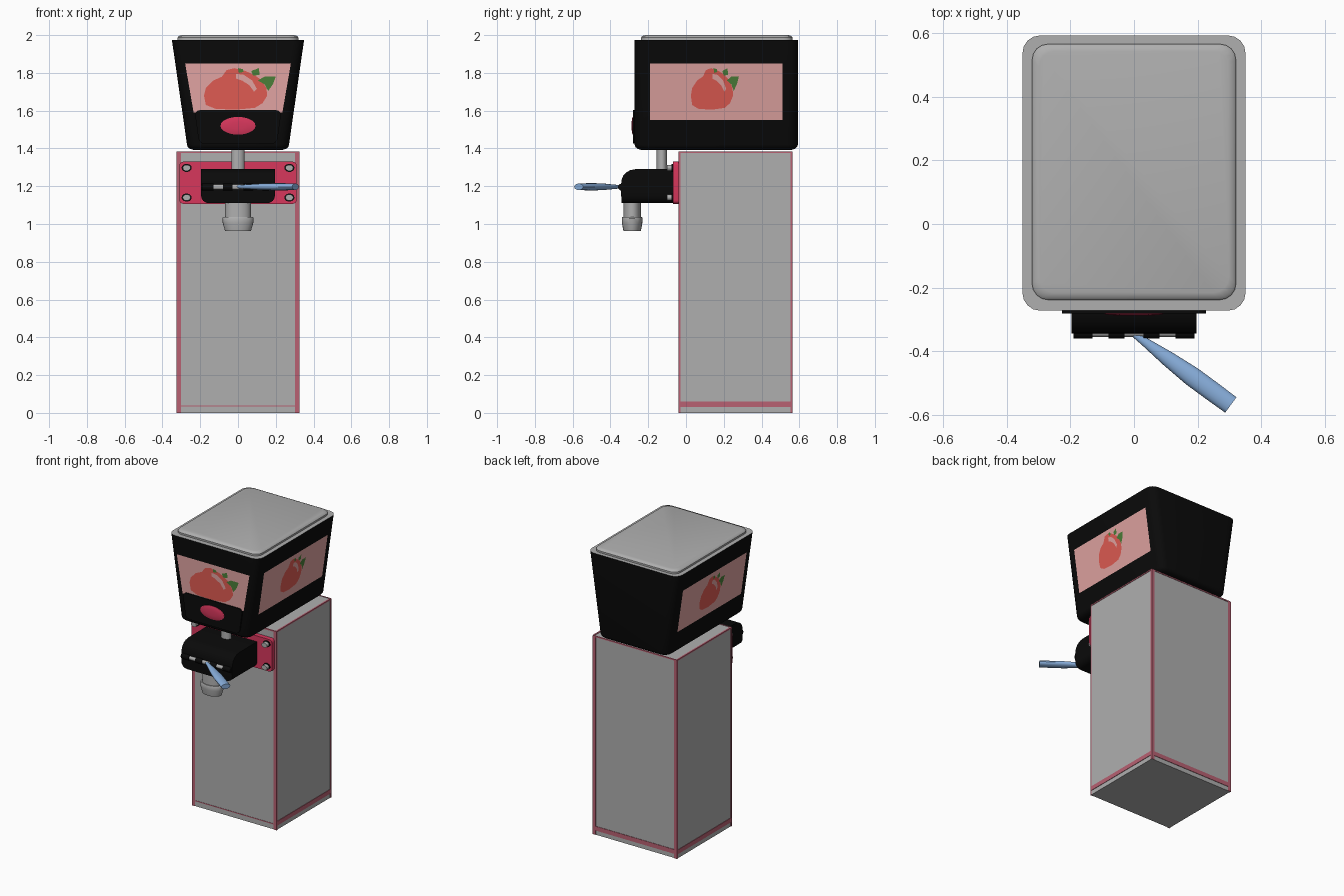
import bpy, bmesh, math
from mathutils import Vector

if "Cube" in bpy.data.objects:
    bpy.data.objects.remove(bpy.data.objects["Cube"])


def material(name, rgb):
    m = bpy.data.materials.new(name)
    m.diffuse_color = (*rgb, 1)
    m.use_nodes = True
    m.node_tree.nodes["Principled BSDF"].inputs["Base Color"].default_value = m.diffuse_color
    return m


BLACK = material("black plastic", (0.003, 0.003, 0.003))
GREY = material("grey metal", (0.43, 0.43, 0.43))
PINK = material("strong pink", (0.68, 0.038, 0.107))
TRIM = material("dusty pink trim", (0.48, 0.12, 0.17))
PANEL = material("pale pink panel", (0.75, 0.37, 0.36))
RED = material("fruit red", (0.74, 0.105, 0.085))
GREEN = material("leaf green", (0.07, 0.21, 0.04))
BLUE = material("handle blue", (0.25, 0.43, 0.72))


def finish(name, bm, *mats, smooth=True):
    me = bpy.data.meshes.new(name)
    bm.to_mesh(me)
    bm.free()
    ob = bpy.data.objects.new(name, me)
    bpy.context.collection.objects.link(ob)
    for m in mats:
        me.materials.append(m)
    if smooth:
        bpy.ops.object.select_all(action='DESELECT')
        ob.select_set(True)
        bpy.context.view_layer.objects.active = ob
        bpy.ops.object.shade_smooth_by_angle(angle=math.radians(35))
    return ob


def loft_mesh(rings):
    bm = bmesh.new()
    loops = [[bm.verts.new(p) for p in r] for r in rings]
    n = len(loops[0])
    for a, b in zip(loops, loops[1:]):
        for i in range(n):
            j = (i + 1) % n
            bm.faces.new((a[i], a[j], b[j], b[i]))
    bm.faces.new(loops[0])
    bm.faces.new(loops[-1])
    bmesh.ops.recalc_face_normals(bm, faces=bm.faces[:])
    return bm


def box(name, x0, x1, y0, y1, z0, z1, mat):
    rings = [[(x0, y0, z), (x1, y0, z), (x1, y1, z), (x0, y1, z)] for z in (z0, z1)]
    return finish(name, loft_mesh(rings), mat, smooth=False)


def oval(c, u, v, ru, rv, n=20):
    """Ring of points around c in the plane of axes u and v."""
    c, u, v = Vector(c), Vector(u), Vector(v)
    return [c + u * ru * math.cos(2 * math.pi * i / n) + v * rv * math.sin(2 * math.pi * i / n)
            for i in range(n)]


def rounded(x0, x1, y0, y1, r, seg=4):
    """Rounded rectangle outline as 2D points."""
    pts = []
    for k, (cx, cy) in enumerate([(x1 - r, y1 - r), (x0 + r, y1 - r), (x0 + r, y0 + r), (x1 - r, y0 + r)]):
        for i in range(seg + 1):
            a = math.pi / 2 * (k + i / seg)
            pts.append((cx + r * math.cos(a), cy + r * math.sin(a)))
    return pts


X, Y, Z = (1, 0, 0), (0, 1, 0), (0, 0, 1)

# Cabinet with thin trims along its edges
W, F, B, H = 0.323, -0.038, 0.56, 1.382
box("cabinet", -W, W, F, B, 0, H, GREY)
for s, side in ((-1, "left"), (1, "right")):
    xa, xb = sorted((s * (W + 0.003), s * (W - 0.02)))
    box(f"front_edge_trim_{side}", xa, xb, F - 0.003, F + 0.008, 0, H, TRIM)
    box(f"back_edge_trim_{side}", xa, xb, B - 0.008, B + 0.003, 0, H, TRIM)
    xa, xb = sorted((s * (W + 0.003), s * (W - 0.008)))
    box(f"top_edge_trim_{side}", xa, xb, F, B, H - 0.006, H + 0.003, TRIM)
    box(f"base_band_{side}", xa, xb, F, B, 0.03, 0.06, TRIM)
box("base_band_back", -W, W, B - 0.008, B + 0.003, 0.03, 0.06, TRIM)
box("base_line_front", -W, W, F - 0.002, F + 0.008, 0.034, 0.04, TRIM)
for y, end in ((F, "front"), (B, "back")):
    box(f"top_edge_trim_{end}", -W, W, y - 0.003, y + 0.003, H - 0.006, H + 0.003, TRIM)

# Tapered hopper, black with a grey top
HF, HB = -0.272, 0.592


def half_width(z):
    return 0.27 + (z - 1.42) * 0.08 / 0.555


rings = []
for z, inset in ((1.393, 0.032), (1.399, 0.014), (1.408, 0.004), (1.42, 0), (1.975, 0)):
    w = half_width(max(z, 1.42)) - inset
    rings.append([(x, y, z) for x, y in rounded(-w, w, HF + inset, HB - inset, 0.055 - inset / 2)])
bm = loft_mesh(rings)
for f in bm.faces:
    f.material_index = int(f.normal.z > 0.9)
finish("hopper", bm, BLACK, GREY)

# Lid with a softened upper edge
rings = []
for z, inset in ((1.97, 0), (1.987, 0), (1.995, 0.006), (2.0, 0.022)):
    rings.append([(x, y, z) for x, y in rounded(-0.32 + inset, 0.32 - inset, -0.238 + inset, 0.565 - inset, 0.05)])
finish("lid", loft_mesh(rings), GREY)


# Picture panels, as flat plates on the front and the two sides
def decal(name, pts, face, lift, mat):
    bm = bmesh.new()
    if face == "front":
        out = Vector((0, -1, 0))
        co = [(u, HF - lift, z) for u, z in pts]
    else:
        s = 1 if face == "right" else -1
        out = Vector((s, 0, 0))
        co = [(s * (half_width(z) + lift), u if s > 0 else 0.32 - u, z) for u, z in pts]
    f = bm.faces.new([bm.verts.new(p) for p in co])
    f.normal_update()
    if f.normal.dot(out) < 0:
        f.normal_flip()
    finish(f"{name}_{face}", bm, mat, smooth=False)


fruit = [(-.18, 1.68), (-.17, 1.72), (-.13, 1.76), (-.085, 1.78), (-.06, 1.815), (-.02, 1.825),
         (.04, 1.81), (.085, 1.79), (.12, 1.765), (.15, 1.72), (.155, 1.68), (.13, 1.64),
         (.09, 1.615), (-.015, 1.605), (-.12, 1.61), (-.17, 1.63)]
shine = [(-.01, 1.795), (.03, 1.79), (.075, 1.76), (.10, 1.715), (.085, 1.70), (.06, 1.735),
         (.02, 1.76), (-.01, 1.77)]
leaves = [[(0, 1.825), (.025, 1.82), (.03, 1.805), (.005, 1.80)],
          [(.07, 1.81), (.11, 1.825), (.115, 1.79), (.08, 1.785)],
          [(.105, 1.76), (.14, 1.78), (.2, 1.78), (.185, 1.74), (.16, 1.705), (.14, 1.74)]]

for face in ("front", "left", "right"):
    if face == "front":
        panel = [(-.235, 1.59), (.235, 1.59), (.28, 1.85), (-.28, 1.85)]
        fit = lambda pts: pts
    else:
        panel = [(-.19, 1.55), (.51, 1.55), (.51, 1.85), (-.19, 1.85)]
        fit = lambda pts: [(0.146 + 0.668 * u, z) for u, z in pts]
    decal("picture_panel", panel, face, 0.002, PANEL)
    decal("fruit", fit(fruit), face, 0.004, RED)
    decal("fruit_shine", fit(shine), face, 0.006, PANEL)
    for i, leaf in enumerate(leaves):
        decal(f"leaf_{i + 1}", fit(leaf), face, 0.006, GREEN)

# Black front plate with a domed pink oval
finish("front_plate", loft_mesh([[(x * (1 + (z - 1.6) * 0.6), y, z) for x, z in rounded(-.23, .23, 1.425, 1.603, .03)]
                                 for y in (HF + 0.01, HF - 0.009)]), BLACK)
finish("oval_badge", loft_mesh([oval((0, y, 1.52), X, Z, .093 * k, .047 * k)
                                for y, k in ((-.275, 1), (-.283, 1), (-.286, .8), (-.288, .4))]), PINK)

# Mounting plate and its bolts
finish("mounting_plate", loft_mesh([[(x, y, z) for x, z in rounded(-.31, .31, 1.107, 1.33, .02)]
                                    for y in (-.036, -.07)]), PINK)
for x in (-.272, .272):
    for z in (1.14, 1.297):
        tag = ("left" if x < 0 else "right") + ("_lower" if z < 1.2 else "_upper")
        for part, r, y1, mat in (("washer", .027, -.077, BLACK), ("bolt", .021, -.1, GREY)):
            finish(f"{part}_{tag}", loft_mesh([oval((x, y, z), X, Z, r, r * 0.8, 14) for y in (-.06, y1)]), mat)

# Tap housing: side profile pushed across, lower long edges rounded
profile = [(-.068, 1.11), (-.068, 1.29), (-.27, 1.29), (-.295, 1.285), (-.318, 1.272), (-.333, 1.255),
           (-.342, 1.23), (-.344, 1.2), (-.342, 1.11)]
bm = loft_mesh([[(x, y, z) for y, z in profile] for x in (-.196, .196)])
low = [e for e in bm.edges if all(v.co.z < 1.111 for v in e.verts)
       and abs(e.verts[0].co.x - e.verts[1].co.x) < 0.001]
bmesh.ops.bevel(bm, geom=low, offset=0.042, segments=4, profile=0.5, affect='EDGES')
finish("tap_housing", bm, BLACK)

# Hinge knuckles and pin
HY, HZ = -.341, 1.195
finish("hinge_pin", loft_mesh([oval((x, HY, HZ), Y, Z, .014, .014, 12) for x in (-.18, .18)]), GREY)
for i, (a, b) in enumerate(((-.19, -.13), (-.08, -.03), (.03, .08), (.13, .19))):
    finish(f"hinge_knuckle_{i + 1}", loft_mesh([oval((x, HY, HZ), Y, Z, .019, .019, 12) for x in (a, b)]), BLACK)

# Handle swung to one side
start, end = Vector((0, -.345, 1.197)), Vector((.304, -.568, 1.197))
d = (end - start).normalized()
across = Vector((-d.y, d.x, 0))
finish("handle", loft_mesh([oval(start.lerp(end, t), across, Z, w, h, 16) for t, w, h in
                            ((0, .01, .008), (.12, .014, .011), (.35, .024, .016), (.6, .031, .019),
                             (.8, .031, .019), (1, .03, .017))]), BLUE)

# Outlet nozzle and feed pipe
finish("nozzle", loft_mesh([oval((0, -.285, z), X, Y, rx, ry, 24) for z, rx, ry in
                            ((1.12, .068, .046), (1.037, .068, .046), (1.037, .078, .052), (1.03, .083, .055),
                             (1.005, .081, .054), (.962, .068, .046))]), GREY)
finish("feed_pipe", loft_mesh([oval((0, -.128, z), X, Y, .035, .027) for z in (1.27, 1.41)]), GREY)
